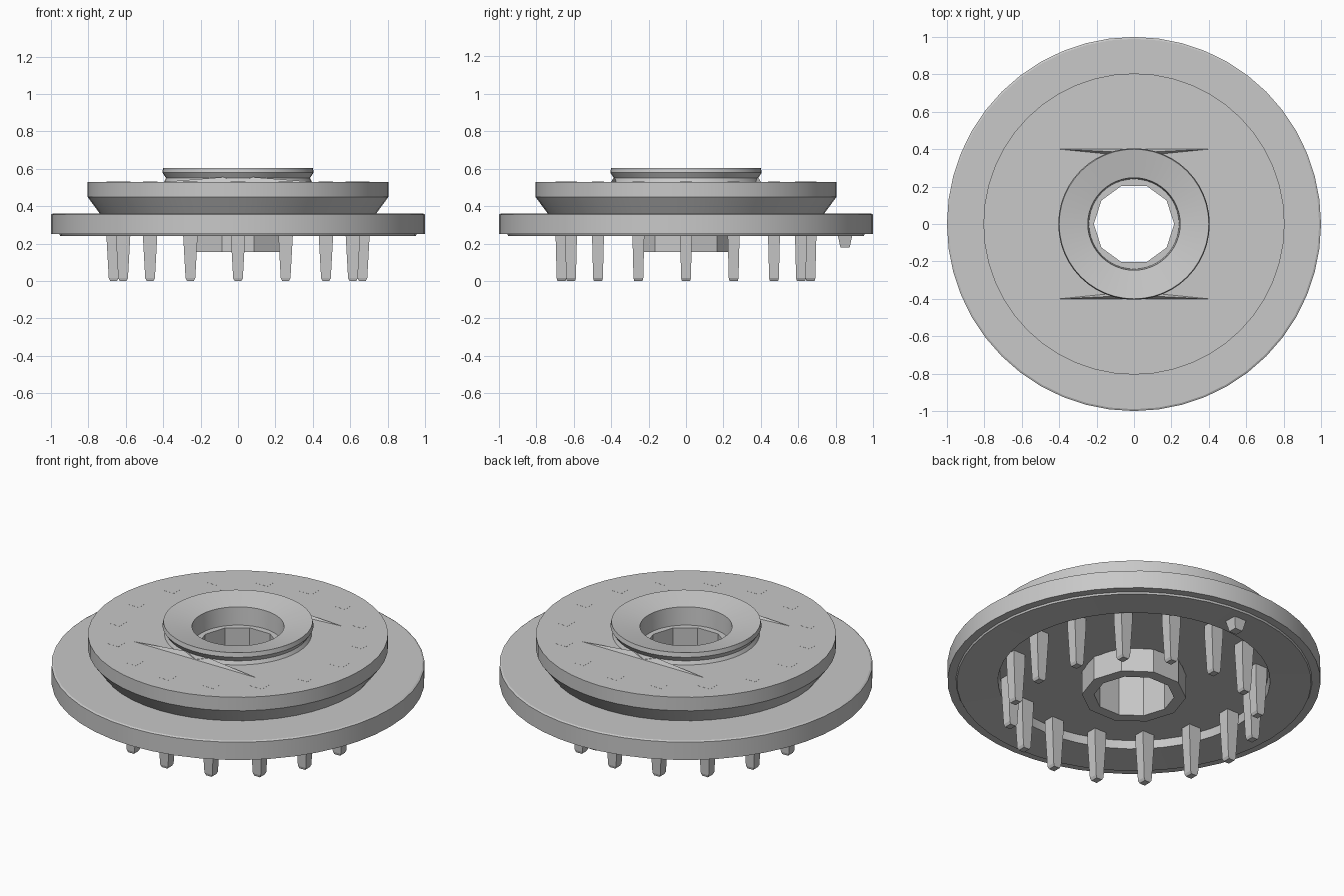
import bpy, math
from math import sin, cos, pi

cube = bpy.data.objects.get("Cube")
if cube:
    bpy.data.objects.remove(cube, do_unlink=True)

grey = bpy.data.materials.new("plain grey")
grey.use_nodes = True
grey.diffuse_color = (0.58, 0.58, 0.58, 1)
grey.node_tree.nodes["Principled BSDF"].inputs["Base Color"].default_value = (0.58, 0.58, 0.58, 1)


def add_mesh(name, verts, faces, smooth=False):
    mesh = bpy.data.meshes.new(name)
    mesh.from_pydata(verts, [], faces)
    mesh.materials.append(grey)
    obj = bpy.data.objects.new(name, mesh)
    bpy.context.collection.objects.link(obj)
    if smooth:
        bpy.ops.object.select_all(action='DESELECT')
        obj.select_set(True)
        bpy.context.view_layer.objects.active = obj
        bpy.ops.object.shade_smooth_by_angle(angle=math.radians(25))
    return obj


def lathe(name, profile, sides=48):
    """Spin a closed (radius, height) outline, listed counter-clockwise."""
    n = len(profile)
    verts = [(r * cos(2 * pi * i / sides), r * sin(2 * pi * i / sides), z)
             for i in range(sides) for r, z in profile]
    faces = []
    for i in range(sides):
        a, b = i * n, (i + 1) % sides * n
        for k in range(n):
            m = (k + 1) % n
            faces.append((a + k, b + k, b + m, a + m))
    return add_mesh(name, verts, faces, True)


def loft(name, x, y, sections):
    """Stack rectangles given as (half width, half depth, height), bottom first."""
    verts = [(x + sx * w, y + sy * d, z) for w, d, z in sections
             for sx, sy in ((-1, -1), (1, -1), (1, 1), (-1, 1))]
    faces = [(3, 2, 1, 0)]
    for s in range(len(sections) - 1):
        for k in range(4):
            a, b = s * 4 + k, s * 4 + (k + 1) % 4
            faces.append((a, b, b + 4, a + 4))
    top = len(verts) - 4
    faces.append((top, top + 1, top + 2, top + 3))
    return add_mesh(name, verts, faces)


# Wide flange with a shallow recess underneath and a thin lip on its lower edge
lathe("flange", [(0.27, 0.295), (0.72, 0.295), (0.73, 0.25), (0.95, 0.24), (0.955, 0.25),
                 (1.0, 0.25), (1.0, 0.355), (0.99, 0.36), (0.27, 0.36)])

# Raised deck with an undercut edge
lathe("deck", [(0.26, 0.355), (0.735, 0.355), (0.805, 0.45), (0.805, 0.53), (0.26, 0.53)])

# Shallow dished collar around the bore
lathe("collar", [(0.24, 0.46), (0.40, 0.52), (0.385, 0.55), (0.405, 0.58),
                 (0.40, 0.605), (0.247, 0.575)])

# Low-sided centre tube
lathe("centre_tube", [(0.215, 0.155), (0.28, 0.155), (0.28, 0.47), (0.215, 0.47)], 10)

# Ring of tapered pegs passing through to the deck surface
for i in range(16):
    angle = 2 * pi * i / 16
    loft(f"peg_{i + 1}", 0.665 * cos(angle), 0.665 * sin(angle),
         [(0.018, 0.022, 0.0), (0.026, 0.026, 0.015),
          (0.039, 0.032, 0.25), (0.039, 0.032, 0.5305)])

# Short locating peg under the back of the flange
loft("locating_peg", 0, 0.85, [(0.025, 0.025, 0.18), (0.042, 0.042, 0.26)])

# Thin slivers running sideways from the collar to the corners around it
for sx in (-1, 1):
    for sy in (-1, 1):
        points = [(0.40, 0.40, 0.53), (0.0, 0.40, 0.53), (0.0, 0.36, 0.53), (0.08, 0.385, 0.555)]
        verts = [(sx * x, sy * y, z) for x, y, z in points]
        faces = [(0, 2, 1), (0, 1, 3), (1, 2, 3), (2, 0, 3)]
        if sx * sy < 0:
            faces = [f[::-1] for f in faces]
        side, end = ("left" if sx > 0 else "right"), ("back" if sy > 0 else "front")
        add_mesh(f"corner_sliver_{end}_{side}", verts, faces)
